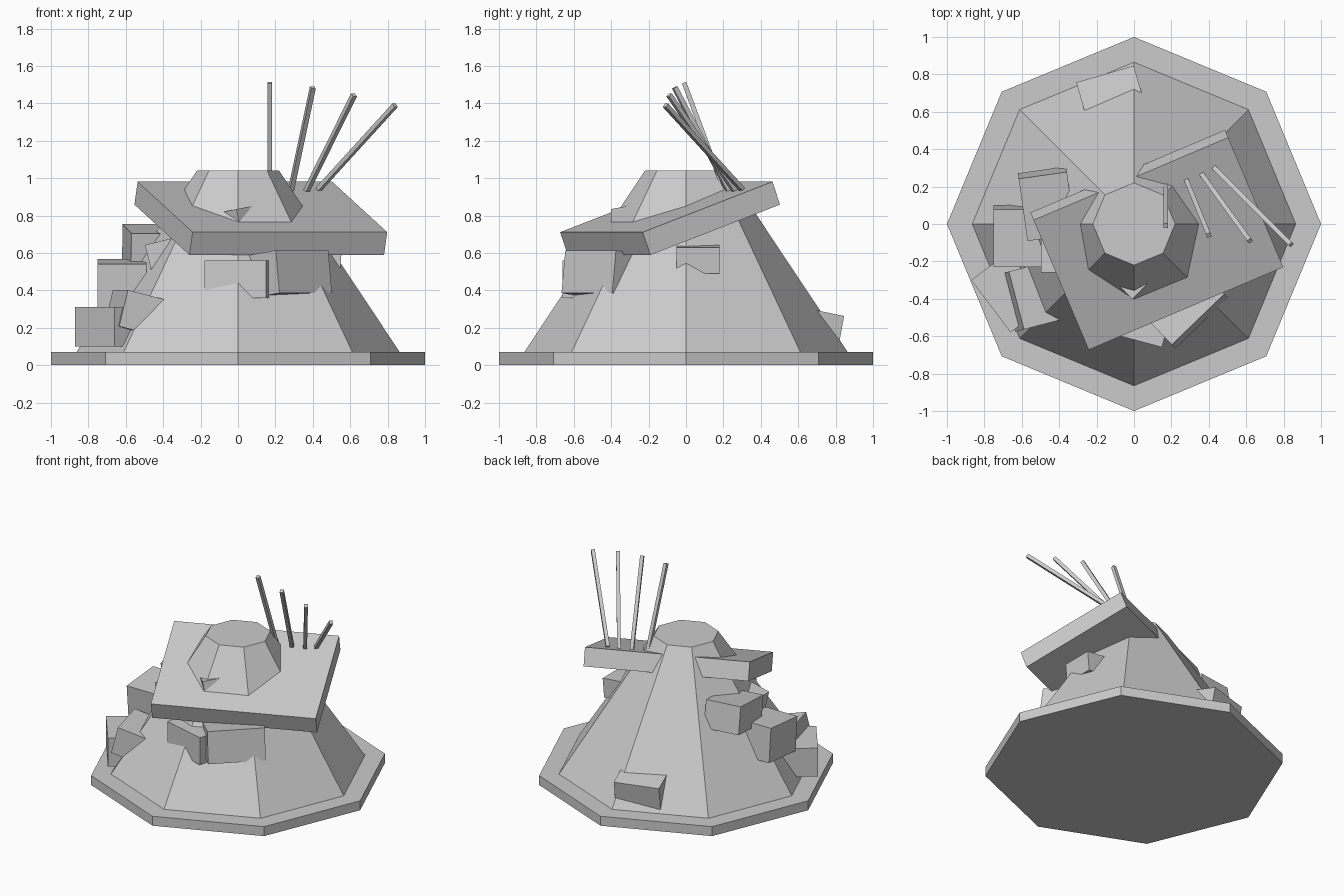
import bpy
import bmesh
from math import radians
from mathutils import Matrix, Vector

cube = bpy.data.objects.get("Cube")
if cube:
    bpy.data.objects.remove(cube, do_unlink=True)

grey = bpy.data.materials.new("stone_grey")
grey.use_nodes = True
COLOUR = (0.6, 0.6, 0.6, 1)
grey.diffuse_color = COLOUR
grey.node_tree.nodes["Principled BSDF"].inputs["Base Color"].default_value = COLOUR


def finish(name, bm):
    mesh = bpy.data.meshes.new(name)
    bm.to_mesh(mesh)
    bm.free()
    mesh.materials.append(grey)
    obj = bpy.data.objects.new(name, mesh)
    bpy.context.collection.objects.link(obj)
    return obj


def frustum(name, r1, r2, z1, z2):
    # eight-sided solid with corners on the x and y axes
    bm = bmesh.new()
    bmesh.ops.create_cone(bm, cap_ends=True, segments=8, radius1=r1, radius2=r2,
                          depth=z2 - z1, matrix=Matrix.Translation((0, 0, (z1 + z2) / 2)))
    return finish(name, bm)


def box(name, matrix, size):
    bm = bmesh.new()
    bmesh.ops.create_cube(bm, size=1, matrix=matrix @ Matrix.Diagonal((*size, 1)))
    return finish(name, bm)


def block(name, face, yaw, tilt, roll, width, height, depth=0.26):
    # box placed by the centre of its outer face, sunk into the mound
    turn = (Matrix.Rotation(radians(yaw), 4, "Z") @ Matrix.Rotation(radians(-tilt), 4, "Y")
            @ Matrix.Rotation(radians(roll), 4, "X"))
    place = Matrix.Translation(face) @ turn @ Matrix.Translation((-depth / 2, 0, 0))
    return box(name, place, (depth, width, height))


def rod(name, start, end, side=0.025):
    a, b = Vector(start), Vector(end)
    turn = (b - a).to_track_quat("Z", "Y").to_matrix().to_4x4()
    return box(name, Matrix.Translation((a + b) / 2) @ turn, (side, side, (b - a).length))


# Base and mound
frustum("base_plate", 1.0, 1.0, 0, 0.07)
frustum("mound", 0.865, 0.22, 0.07, 1.04)

# Tilted slab through the upper mound
slab_place = (Matrix.Translation((0.122, -0.085, 0.785)) @ Matrix.Rotation(radians(23), 4, "Z")
              @ Matrix.Rotation(radians(19.7), 4, "X"))
box("tilted_slab", slab_place, (1.13, 0.80, 0.13))

# Fanned rods on the slab
rods = [((0.17, 0.21, 0.92), (0.17, -0.01, 1.51)),
        ((0.28, 0.235, 0.92), (0.40, -0.06, 1.485)),
        ((0.36, 0.27, 0.92), (0.62, -0.09, 1.445)),
        ((0.43, 0.30, 0.94), (0.84, -0.11, 1.39))]
for i, (start, end) in enumerate(rods):
    rod(f"rod_{i + 1}", start, end)

# Blocks jutting from the right side
block("right_low_block", (-0.765, -0.44, 0.205), 217, 0, 0, 0.35, 0.21)
block("right_leaning_block", (-0.652, -0.415, 0.305), 194.6, 14, 0, 0.32, 0.20)
block("right_middle_block", (-0.75, -0.065, 0.43), 180, 0, -5, 0.31, 0.25)
block("right_upper_block", (-0.595, 0.09, 0.63), 188, 0, -8.5, 0.34, 0.20)
block("right_small_block", (-0.48, -0.13, 0.57), 180, -14, 0, 0.26, 0.15)

# Blocks under the slab at the front and left
block("front_block", (-0.015, -0.615, 0.46), -105, 0, 0, 0.34, 0.20)
block("front_left_block", (0.352, -0.52, 0.50), -46, 7, 0, 0.39, 0.23)
block("left_block", (0.55, 0.065, 0.56), 0, -5, 0, 0.23, 0.14)

# Block at the back foot and corner chip near the peak
block("back_block", (-0.15, 0.785, 0.175), 106, -11, 0, 0.32, 0.18)
block("peak_chip", (0.08, -0.33, 0.75), -45, 8, 8, 0.20, 0.20, 0.20)
